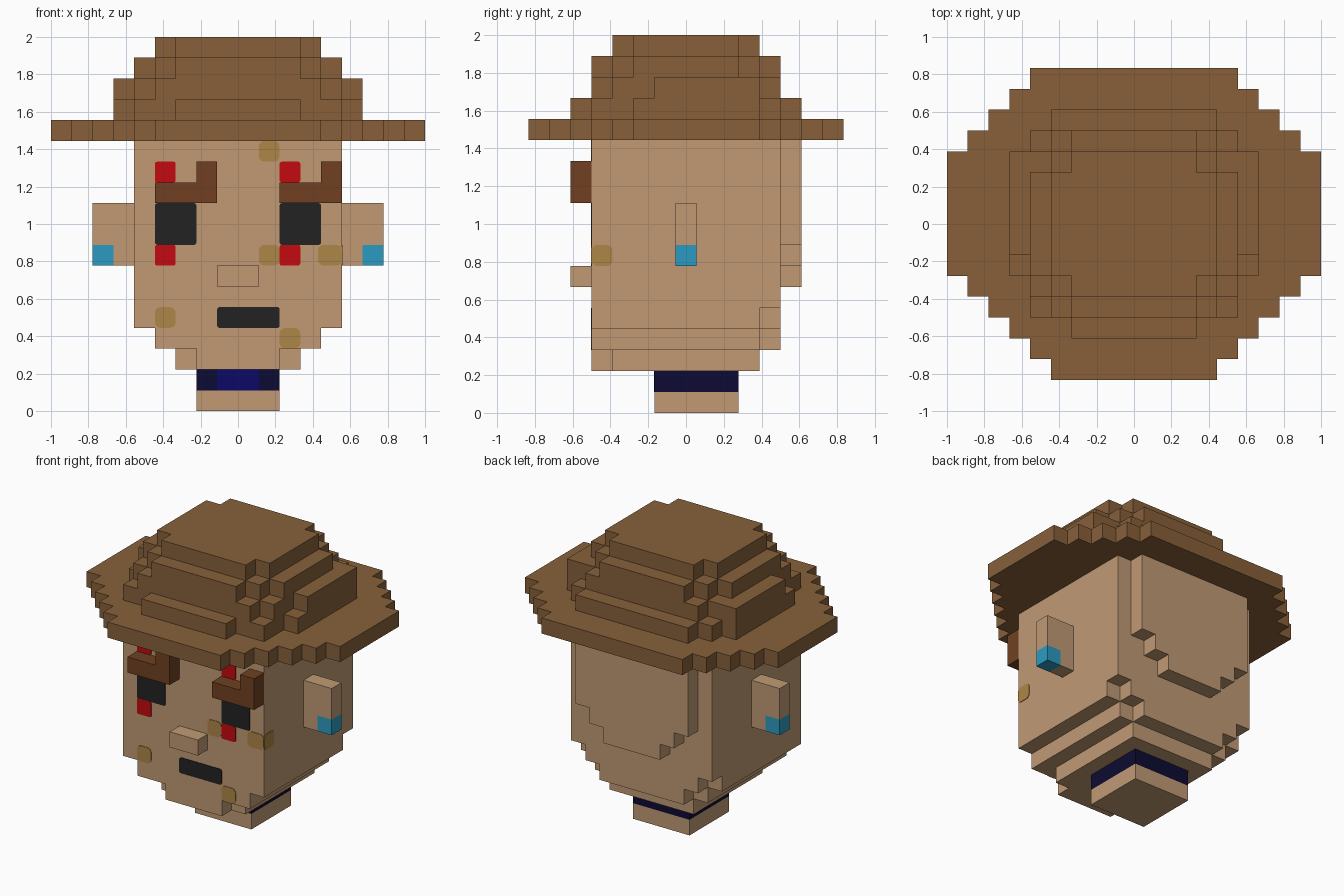
import bpy
import bmesh
from itertools import product
from mathutils import Vector

U = 1 / 9  # edge length of one block

if "Cube" in bpy.data.objects:
    bpy.data.objects.remove(bpy.data.objects["Cube"])


def material(name, *rgb):
    lin = [((c / 255 + 0.055) / 1.055) ** 2.4 if c > 10 else c / 255 / 12.92 for c in rgb]
    m = bpy.data.materials.new(name)
    m.use_nodes = True
    m.diffuse_color = (*lin, 1)
    m.node_tree.nodes["Principled BSDF"].inputs["Base Color"].default_value = (*lin, 1)
    return m


SKIN = material("skin", 193, 154, 116)
HAT = material("hat_brown", 135, 96, 58)
BROW = material("brow_brown", 112, 64, 33)
RED = material("red", 196, 10, 14)
BLACK = material("black", 34, 34, 34)
CYAN = material("cyan", 43, 155, 194)
SPOT = material("ochre", 174, 134, 71)
NAVY = material("navy", 13, 11, 50)
BLUE = material("blue", 13, 10, 102)


def finish(name, bm, mat):
    bmesh.ops.recalc_face_normals(bm, faces=bm.faces)
    mesh = bpy.data.meshes.new(name)
    bm.to_mesh(mesh)
    bm.free()
    mesh.materials.append(mat)
    obj = bpy.data.objects.new(name, mesh)
    bpy.context.collection.objects.link(obj)
    return obj


def blocks(name, mat, boxes):
    """Join boxes (x0, x1, y0, y1, z0, z1), in blocks, and skin only the outside."""
    cells = set()
    for x0, x1, y0, y1, z0, z1 in boxes:
        cells |= set(product(range(x0, x1), range(round(y0 + .5), round(y1 + .5)), range(z0, z1)))
    bm = bmesh.new()
    verts = {}

    def vert(p):
        if p not in verts:
            verts[p] = bm.verts.new((p[0] * U, (p[1] - .5) * U, p[2] * U))
        return verts[p]

    for cell in cells:
        for axis, side in product(range(3), (0, 1)):
            near = list(cell)
            near[axis] += 2 * side - 1
            if tuple(near) in cells:
                continue
            corners = []
            for a, b in ((0, 0), (1, 0), (1, 1), (0, 1)):
                p = list(cell)
                p[axis] += side
                p[(axis + 1) % 3] += a
                p[(axis + 2) % 3] += b
                corners.append(vert(tuple(p)))
            bm.faces.new(corners if side else corners[::-1])
    return finish(name, bm, mat)


def layers(name, mat, rows):
    """Symmetric stack from rows (half_width, y0, y1, z0, z1)."""
    return blocks(name, mat, [(-w, w, *rest) for w, *rest in rows])


def plate(name, mat, x0, x1, z0, z1, y=-4.5, rounding=.012):
    """Thin painted patch on a front-facing surface, with softened corners."""
    t = .004
    bm = bmesh.new()
    bmesh.ops.create_cube(bm, size=1)
    size = Vector(((x1 - x0) * U, t, (z1 - z0) * U))
    centre = Vector(((x0 + x1) / 2 * U, y * U - t / 2, (z0 + z1) / 2 * U))
    for v in bm.verts:
        v.co = v.co * size + centre
    if rounding:
        edges = [e for e in bm.edges if abs(e.verts[0].co.y - e.verts[1].co.y) > t / 2]
        bmesh.ops.bevel(bm, geom=edges, offset=rounding, segments=3, profile=.5, affect='EDGES')
    return finish(name, bm, mat)


# Head, tapering to the chin, with a raised pad at the back
layers("head", SKIN, [
    (5, -4.5, 4.5, 5, 13),
    (5, -4.5, 3.5, 4, 5), (4, -4.5, 4.5, 4, 5),
    (4, -4.5, 3.5, 3, 4), (3, -4.5, 4.5, 3, 4),
    (3, -3.5, 3.5, 2, 3), (2, -4.5, 3.5, 2, 3),
    (4, 4.5, 5.5, 8, 13), (3, 4.5, 5.5, 7, 8), (2, 4.5, 5.5, 6, 7),
])
layers("nose", SKIN, [(1, -5.5, -4.5, 6, 7)])

# Neck and collar
layers("neck", SKIN, [(2, -1.5, 2.5, 0, 1)])
layers("collar", NAVY, [(2, -1.5, 2.5, 1, 2)])
plate("collar_front", BLUE, -1, 1, 1, 2, y=-1.5, rounding=0)

# Ears with earrings
for side, inner, outer in (("left", 5, 6), ("right", -6, -7)):
    blocks(side + "_ear", SKIN, [(inner, inner + 1, -.5, .5, 7, 10),
                                 (outer, outer + 1, -.5, .5, 8, 10)])
    blocks(side + "_earring", CYAN, [(outer, outer + 1, -.5, .5, 7, 8)])

# Eyes, brows and red marks, repeated at the same spacing
for side, x in (("right", -4), ("left", 2)):
    plate(side + "_eye", BLACK, x, x + 2, 8, 10)
    plate(side + "_upper_mark", RED, x, x + 1, 11, 12)
    plate(side + "_lower_mark", RED, x, x + 1, 7, 8)
    blocks(side + "_brow", BROW, [(x, x + 3, -5.5, -4.5, 10, 11),
                                  (x + 2, x + 3, -5.5, -4.5, 11, 12)])
plate("mouth", BLACK, -1, 2, 4, 5)

# Skin spots, one of them wrapping onto the left cheek
for i, (x, z) in enumerate([(1, 12), (1, 7), (-4, 4), (2, 3)]):
    plate(f"spot_{i + 1}", SPOT, x, x + 1, z, z + 1, rounding=.03)
plate("cheek_spot_front", SPOT, 3.85, 5, 7, 8, rounding=.03)
cheek = plate("cheek_spot_side", SPOT, -.5, .5, -.5, .5, y=0, rounding=.03)
cheek.rotation_euler.z = 1.5708
cheek.location = (5 * U, -4 * U, 7.5 * U)

# Hat brim
layers("hat_brim", HAT, [(9, -2.5, 3.5, 13, 14)] + [
    (8 - i, -3.5 - i, 4.5 + i, 13, 14) for i in range(4)] + [(4, -7.5, 7.5, 13, 14)])

# Hat crown, four stepped layers
layers("hat_crown", HAT, [
    (6, -2.5, 3.5, 14, 15), (5, -4.5, 4.5, 14, 15), (4, -4.5, 5.5, 14, 15), (3, -5.5, 5.5, 14, 15),
    (6, -1.5, 3.5, 15, 16), (5, -3.5, 3.5, 15, 16), (4, -4.5, 4.5, 15, 16),
    (5, -2.5, 2.5, 16, 17), (4, -3.5, 3.5, 16, 17), (3, -4.5, 4.5, 16, 17),
    (4, -2.5, 2.5, 17, 18), (3, -3.5, 3.5, 17, 18),
])
